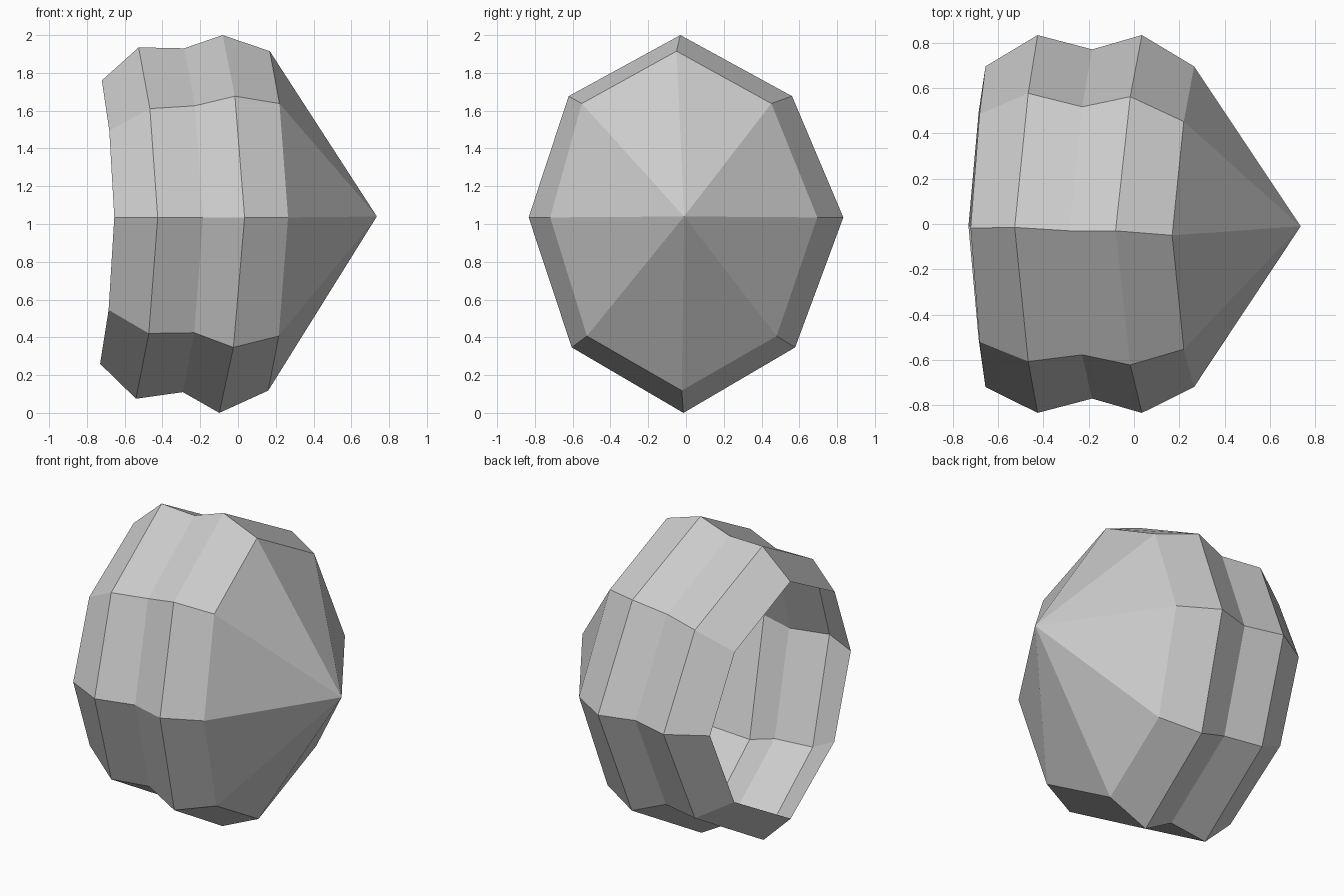
import bpy
import bmesh

if "Cube" in bpy.data.objects:
    bpy.data.objects.remove(bpy.data.objects["Cube"])

CENTRE_Z = 1.035
BEND = 0.125  # rings bow backwards above and below the middle

# per ring: x, half depth, height up, height down, diagonal height ratio, y shift
RINGS = [
    (0.265, 0.707, 0.880, 0.917, 0.685, -0.050),
    (0.035, 0.833, 0.965, 1.035, 0.665, -0.030),
    (-0.185, 0.770, 0.895, 0.925, 0.660, -0.030),
    (-0.425, 0.833, 0.900, 0.960, 0.640, -0.015),
    (-0.655, 0.707, 0.725, 0.775, 0.632, -0.018),
]


def ring_points(x, depth, up, down, diag, shift):
    """Eight points of one irregular octagonal ring, from the top round to the back."""
    low = shift * 0.45
    side = -0.012 if depth < 0.72 else 0.0
    d = depth * 0.71
    outline = [
        (shift, up), (d + shift, up * diag), (depth + side, 0.0),
        (d + low, -down * diag), (low, -down), (-d + low, -down * diag),
        (-depth + side, 0.0), (-d + shift, up * diag),
    ]
    return [(x - BEND * z * z, y, CENTRE_Z + z) for y, z in outline]


# ribbed shell, open at the -x end, closed by a pointed nose at +x
bm = bmesh.new()
rings = [[bm.verts.new(p) for p in ring_points(*r)] for r in RINGS]
tip = bm.verts.new((0.735, -0.01, 1.04))
for k in range(8):
    n = (k + 1) % 8
    bm.faces.new((tip, rings[0][k], rings[0][n]))
    for a, b in zip(rings, rings[1:]):
        bm.faces.new((a[k], b[k], b[n], a[n]))
bmesh.ops.recalc_face_normals(bm, faces=bm.faces)

# make sure the normals point outwards on the open shell
bm.normal_update()
if sum(f.normal.dot(f.calc_center_median() - tip.co.lerp((-0.7, 0, 1), 0.6)) for f in bm.faces) < 0:
    bmesh.ops.reverse_faces(bm, faces=bm.faces)

mesh = bpy.data.meshes.new("ribbed_shell")
bm.to_mesh(mesh)
bm.free()
shell = bpy.data.objects.new("ribbed_shell", mesh)
bpy.context.collection.objects.link(shell)
